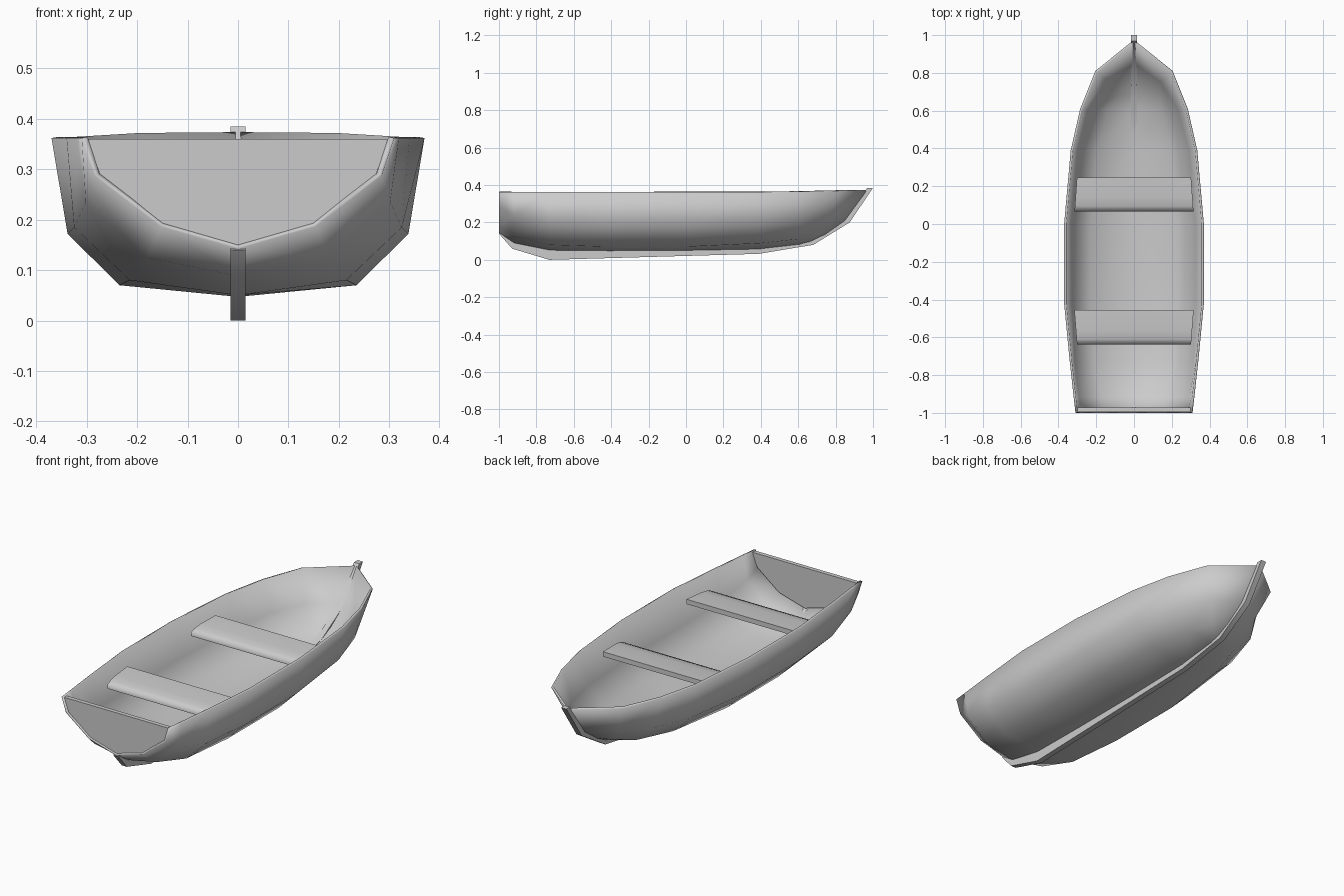
import bpy, bmesh, math

if "Cube" in bpy.data.objects:
    bpy.data.objects.remove(bpy.data.objects["Cube"])


def make_object(name, verts, faces, angle=60):
    """Mesh object with outward normals and smooth shading below an angle."""
    mesh = bpy.data.meshes.new(name)
    mesh.from_pydata(verts, [], faces)
    bm = bmesh.new()
    bm.from_mesh(mesh)
    bmesh.ops.remove_doubles(bm, verts=bm.verts, dist=0.0005)
    bmesh.ops.recalc_face_normals(bm, faces=bm.faces)
    bm.to_mesh(mesh)
    bm.free()
    obj = bpy.data.objects.new(name, mesh)
    bpy.context.collection.objects.link(obj)
    bpy.ops.object.select_all(action='DESELECT')
    obj.select_set(True)
    bpy.context.view_layer.objects.active = obj
    bpy.ops.object.shade_smooth_by_angle(angle=math.radians(angle))
    return obj


def prism(name, front, back, angle=60):
    """Solid between two matching outlines."""
    n = len(front)
    sides = [(i, (i + 1) % n, n + (i + 1) % n, n + i) for i in range(n)]
    return make_object(name, front + back,
                       [tuple(range(n)), tuple(range(n, 2 * n))] + sides, angle)


# Hull: half sections (keel, chine, bilge, gunwale) from stern to stem
def level(y, *xz):
    return [(x, y, z) for x, z in xz]


sections = [
    level(-1.0, (0, .142), (.153, .186), (.285, .287), (.31, .362)),
    level(-.92, (0, .088), (.18, .125), (.302, .235), (.319, .362)),
    level(-.73, (0, .05), (.215, .08), (.325, .185), (.34, .362)),
    level(-.42, (0, .047), (.235, .07), (.338, .172), (.37, .362)),
    level(0, (0, .048), (.235, .07), (.338, .172), (.37, .362)),
    level(.39, (0, .055), (.20, .088), (.302, .185), (.335, .362)),
    level(.61, (0, .08), (.145, .112), (.242, .2), (.285, .364)),
    [(0, .655, .09), (.075, .69, .125), (.145, .76, .215), (.205, .81, .367)],
    [(0, .68, .1), (0, .76, .14), (0, .86, .21), (0, .975, .367)],
]
verts, faces = [], []
for sec in sections:
    verts += [(-x, y, z) for x, y, z in reversed(sec[1:])] + sec
for s in range(len(sections) - 1):
    for i in range(6):
        a = s * 7 + i
        faces.append((a, a + 1, a + 8, a + 7))
hull = make_object("hull", verts, faces, 75)
# Make every normal face outward before giving the skin thickness
if sum(p.normal.z for p in hull.data.polygons) > 0:
    hull.data.flip_normals()
shell = hull.modifiers.new("thickness", 'SOLIDIFY')
shell.thickness = 0.012
shell.offset = -1

# Transom board closing the stern
half = [(0, .15), (.148, .192), (.274, .291), (.3, .36)]
outline = [(-x, z) for x, z in reversed(half[1:])] + half
prism("transom", [(x, -.994, z) for x, z in outline],
      [(x, -.972, z) for x, z in outline])

# Keel and stem strip
keel = [(-1, .14), (-.93, .06), (-.73, 0), (.39, .032), (.68, .08),
        (.875, .2), (1, .385), (.97, .385), (.84, .215), (.66, .11),
        (.39, .06), (-.73, .055), (-.91, .09), (-.985, .15)]
prism("keel", [(-.015, y, z) for y, z in keel],
      [(.015, y, z) for y, z in keel], 40)


# Bench seats, tapered to follow the hull sides, with a rolled front edge
def seat(name, y0, y1, w0, w1):
    profile = [(0, .268), (0, .288), (.15, .299), (.4, .306), (1, .31), (1, .285)]
    ends = []
    for side in (-1, 1):
        ends.append([(side * (w0 + (w1 - w0) * t), y0 + (y1 - y0) * t, z)
                     for t, z in profile])
    prism(name, ends[0], ends[1], 70)


seat("front_seat", .067, .247, .315, .302)
seat("rear_seat", -.637, -.455, .302, .316)
